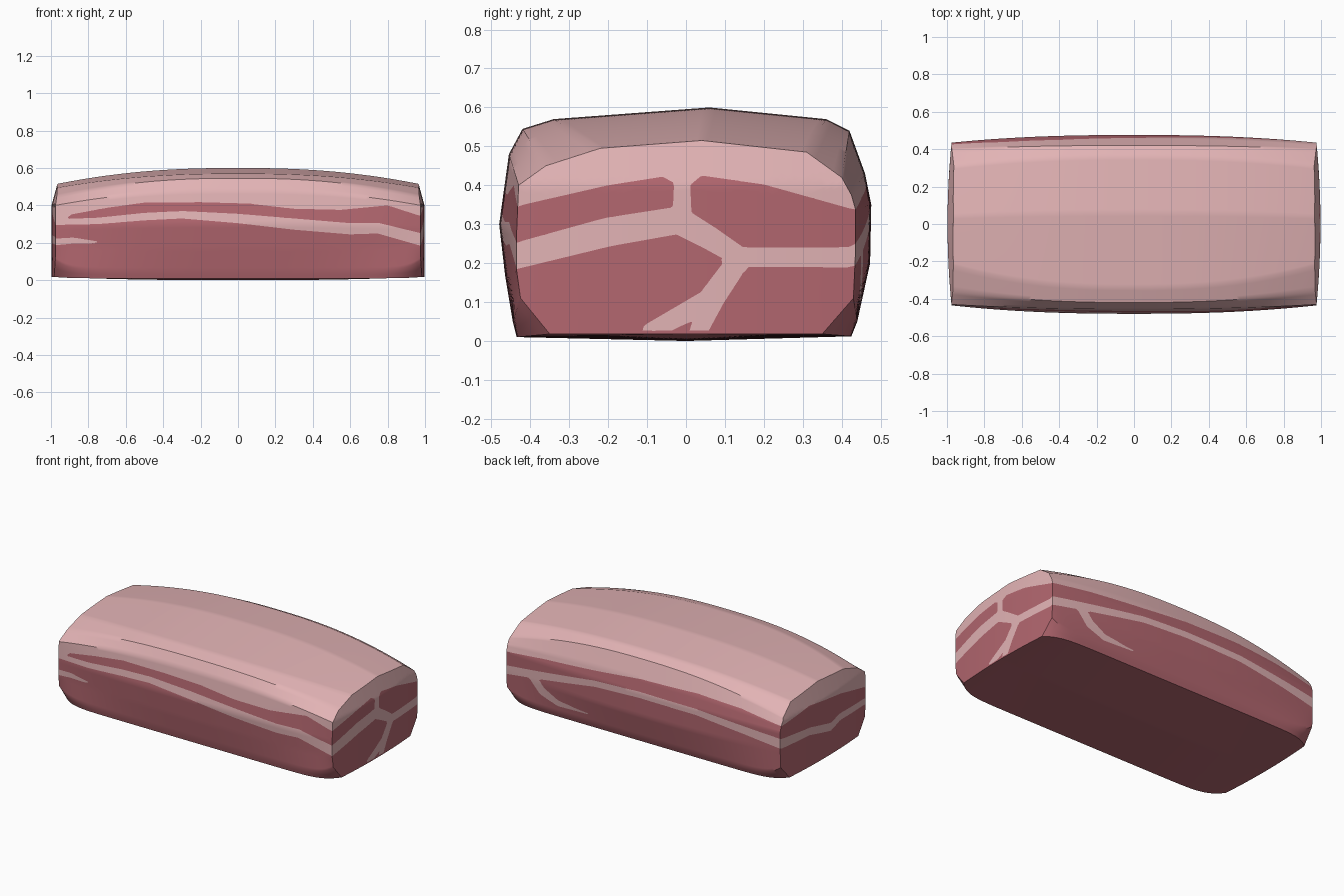
import bpy, bmesh, math
from mathutils import Vector

if "Cube" in bpy.data.objects:
    bpy.data.objects.remove(bpy.data.objects["Cube"])


def material(name, rgb):
    m = bpy.data.materials.new(name)
    m.diffuse_color = (*rgb, 1)
    m.use_nodes = True
    m.node_tree.nodes["Principled BSDF"].inputs["Base Color"].default_value = m.diffuse_color
    return m


# Cross-sections (y, z) at the middle and at the ends of the slab
MID = [(0, .0), (.425, .012), (.44, .05), (.473, .2), (.476, .35), (.46, .43), (.42, .54),
       (.36, .57), (.06, .6), (-.34, .57), (-.42, .545), (-.455, .48), (-.48, .3),
       (-.465, .17), (-.445, .05), (-.435, .01)]
END = [(0, .018), (.35, .018), (.43, .11), (.435, .22), (.435, .34), (.425, .375), (.40, .42),
       (.31, .485), (.04, .515), (-.22, .495), (-.36, .45), (-.43, .40), (-.435, .28),
       (-.435, .18), (-.425, .11), (-.35, .018)]
BOTTOM = (1, 2, 14, 15)          # corners that only chamfer close to the ends

# Upper edge of the meat on each side: (along, z)
TOPS = {
    "front": [(-1, .295), (-.93, .305), (-.9, .35), (-.7, .387), (-.5, .415), (-.2, .417),
              (.05, .41), (.3, .382), (.55, .376), (.8, .40), (.97, .345)],
    "back": [(-1, .37), (-.7, .42), (-.4, .44), (0, .43), (.32, .40), (.7, .37), (1, .335)],
    "right": [(-.44, .345), (-.2, .40), (-.06, .422), (-.02, .40), (.01, .40), (.04, .425),
              (.2, .402), (.44, .335)],
    "left": [(-.44, .30), (-.15, .37), (.16, .41), (.44, .37)],
}
# Fat veins on each side: (along, z, half thickness)
VEINS = {
    "front": [[(-1, .31, .015), (-.75, .317, .017), (-.5, .34, .02), (-.3, .35, .02),
               (0, .33, .025), (.3, .30, .03), (.6, .275, .03), (.75, .278, .028), (1, .212, .033)],
              [(-1, .203, .018), (-.88, .212, .016), (-.71, .197, .004)]],
    "back": [[(-1, .262, .032), (-.73, .295, .025), (-.4, .33, .02), (0, .335, .02),
              (.32, .32, .02), (.75, .255, .025), (1, .218, .028)],
             [(.78, .24, .03), (.71, .16, .03), (.6, .11, .02), (.38, .1, .003)]],
    "right": [[(-.45, .215, .033), (-.2, .28, .037), (-.02, .31, .035), (.06, .265, .03),
               (.14, .215, .025), (.2, .215, .025), (.45, .215, .026)],
              [(-.01, .31, .025), (-.01, .42, .02)],
              [(.13, .2, .028), (.07, .115, .032), (.03, .02, .022)],
              [(.05, .1, .028), (-.09, .025, .022)]],
    "left": [[(-.45, .21, .02), (-.15, .222, .022), (-.05, .195, .025), (.16, .245, .024),
              (.45, .262, .032)]],
}


def line(pts, u):
    for (a, p), (b, q) in zip(pts, pts[1:]):
        if u <= b:
            return p + (q - p) * max(0, (u - a) / (b - a))
    return pts[-1][1]


def meat_depth(side, u, z):
    """Positive inside meat, negative inside fat."""
    d = line(TOPS[side], u) - z
    for vein in VEINS[side]:
        for (a, b, r), (c, e, s) in zip(vein, vein[1:]):
            dx, dz = c - a, e - b
            t = min(1, max(0, ((u - a) * dx + (z - b) * dz) / (dx * dx + dz * dz)))
            d = min(d, math.hypot(u - a - t * dx, z - b - t * dz) - (r + t * (s - r)))
    return d


def section(u):
    """Densely sampled outline at u = -1..1 along the slab."""
    pts = []
    for i, (m, e) in enumerate(zip(MID, END)):
        p = abs(u) ** (14 if i in BOTTOM else 2.4)
        pts.append(Vector(m).lerp(Vector(e), p))
    out = []
    for i, p in enumerate(pts):
        j = (i + 1) % len(pts)
        n = max(1, round((Vector(MID[j]) - Vector(MID[i])).length / .018))
        out += [p.lerp(pts[j], k / n) for k in range(n)]
    return out


def half_length(y, z):
    return .997 - .022 * (y / .44) ** 2 - .03 * max(0, (z - .4) / .11)


# Pork slab: loft of body sections closed by ring-filled end caps
bm = bmesh.new()
depth = {}
CENTRE = Vector((0, .24))
N, CAP = 110, 24
stations = [(-1, k / CAP) for k in range(1, CAP)]
stations += [(-1 + 2 * k / N, 1) for k in range(N + 1)]
stations += [(1, k / CAP) for k in range(CAP - 1, 0, -1)]
rings = []
for u, s in stations:
    ring = []
    for p in section(u):
        y, z = CENTRE.lerp(p, s)
        x = u * half_length(y, z)
        v = bm.verts.new((x, y, z))
        if s < 1:
            d = meat_depth("right" if u > 0 else "left", y, z)
        else:
            d = meat_depth("back" if y > 0 else "front", x, z)
        depth[v] = d if abs(d) > 2e-4 else 2e-4
        ring.append(v)
    rings.append(ring)
for a, b in zip(rings, rings[1:]):
    for i in range(len(a)):
        j = (i + 1) % len(a)
        bm.faces.new((a[i], a[j], b[j], b[i]))
bm.faces.new(rings[0])
bm.faces.new(rings[-1])
bmesh.ops.recalc_face_normals(bm, faces=bm.faces[:])
bmesh.ops.triangulate(bm, faces=bm.faces[:])

# Cut the faces along the borders between fat and meat
cuts = []
for e in [e for e in bm.edges if depth[e.verts[0]] * depth[e.verts[1]] < 0]:
    a, b = e.verts
    f = depth[a] / (depth[a] - depth[b])
    _, v = bmesh.utils.edge_split(e, a, min(.95, max(.05, f)))
    cuts.append(v)
    depth[v] = 0
bmesh.ops.connect_verts(bm, verts=cuts)
for f in bm.faces:
    f.material_index = 1 if sum(depth[v] for v in f.verts) > 0 else 0

low = min(v.co.z for v in bm.verts)
for v in bm.verts:
    v.co.z -= low
me = bpy.data.meshes.new("pork_slab")
bm.to_mesh(me)
bm.free()
me.materials.append(material("pale pink fat", (.76, .45, .46)))
me.materials.append(material("red meat", (.45, .135, .16)))
slab = bpy.data.objects.new("pork_slab", me)
bpy.context.collection.objects.link(slab)
bpy.context.view_layer.objects.active = slab
slab.select_set(True)
bpy.ops.object.shade_smooth_by_angle(angle=math.radians(35))
